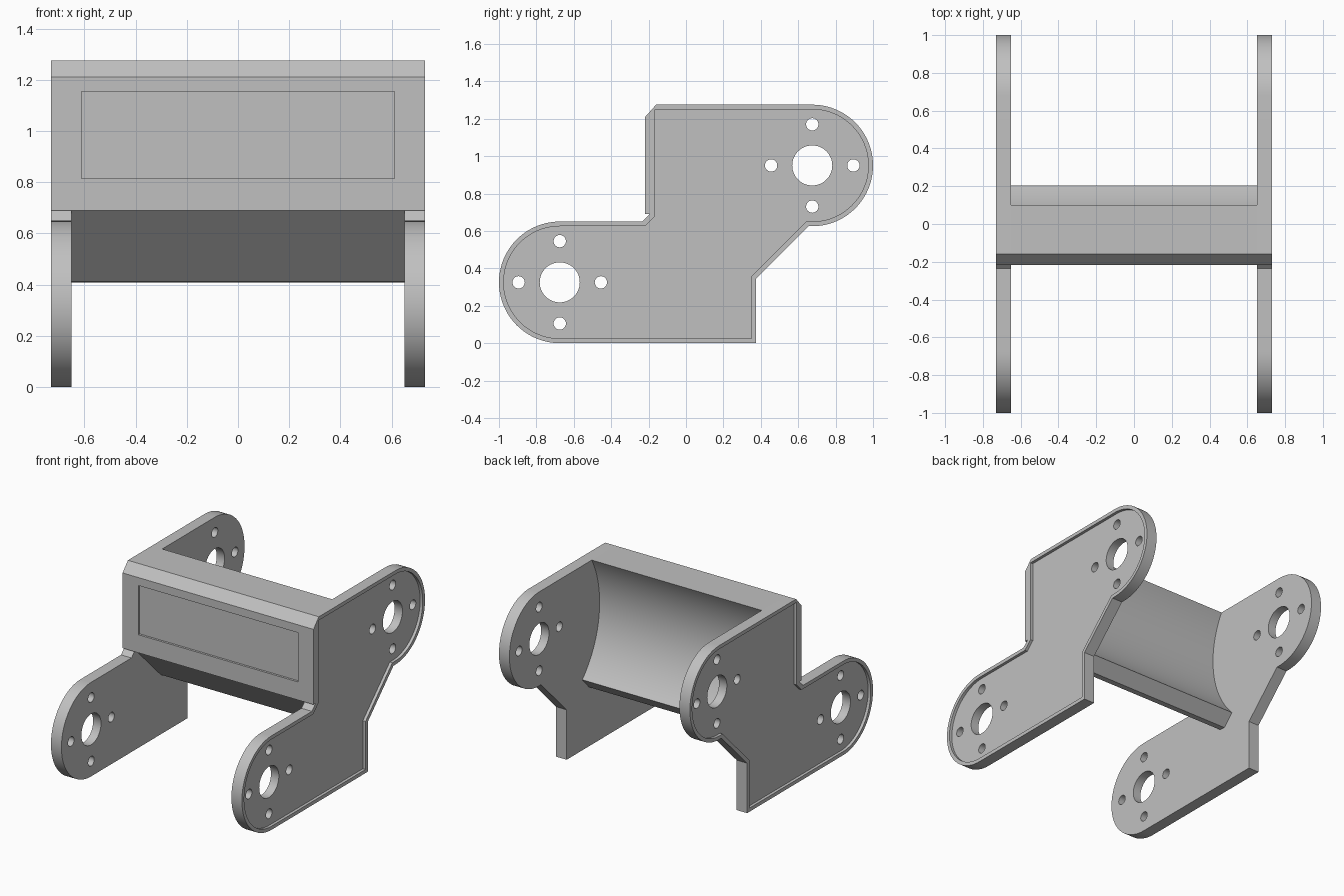
import bpy, bmesh, math

if "Cube" in bpy.data.objects:
    bpy.data.objects.remove(bpy.data.objects["Cube"])

grey = bpy.data.materials.new("light_grey")
grey.diffuse_color = (0.53, 0.53, 0.53, 1)
grey.use_nodes = True
grey.node_tree.nodes["Principled BSDF"].inputs["Base Color"].default_value = grey.diffuse_color

LOW, HIGH = (-0.675, 0.325), (0.675, 0.95)   # pivot centres in (y, z)


def arc(c, r, a0, a1, n=40):
    angles = [math.radians(a0 + (a1 - a0) * i / n) for i in range(n + 1)]
    return [(c[0] + r * math.cos(a), c[1] + r * math.sin(a)) for a in angles]


def prism(name, profile, x0, x1):
    """Extrude a (y, z) outline from x0 to x1."""
    bm = bmesh.new()
    face = bm.faces.new([bm.verts.new((x0, y, z)) for y, z in profile])
    new = bmesh.ops.extrude_face_region(bm, geom=[face])["geom"]
    bmesh.ops.translate(bm, vec=(x1 - x0, 0, 0),
                        verts=[v for v in new if isinstance(v, bmesh.types.BMVert)])
    bmesh.ops.recalc_face_normals(bm, faces=bm.faces)
    mesh = bpy.data.meshes.new(name)
    bm.to_mesh(mesh)
    bm.free()
    mesh.materials.append(grey)
    ob = bpy.data.objects.new(name, mesh)
    bpy.context.collection.objects.link(ob)
    return ob


def activate(ob):
    bpy.ops.object.select_all(action='DESELECT')
    ob.select_set(True)
    bpy.context.view_layer.objects.active = ob


def cut(ob, cutter):
    mod = ob.modifiers.new("cut", 'BOOLEAN')
    mod.operation, mod.solver, mod.object = 'DIFFERENCE', 'EXACT', cutter
    activate(ob)
    bpy.ops.object.modifier_apply(modifier=mod.name)
    bpy.data.objects.remove(cutter)


def smooth(ob):
    activate(ob)
    bpy.ops.object.shade_smooth_by_angle(angle=math.radians(25))


# Side plate outline and the shallow recess inside its rim
outline = ([(0.375, 0), (0.375, 0.345), (0.655, 0.625)]
           + arc(HIGH, 0.325, -90, 90)
           + [(-0.16, 1.275), (-0.218, 1.21), (-0.218, 0.69), (-0.195, 0.69), (-0.235, 0.65)]
           + arc(LOW, 0.325, 90, 270))
recess = ([(0.35, 0.025), (0.35, 0.357), (0.643, 0.65)]
          + arc(HIGH, 0.3, -90, 90)
          + [(-0.165, 1.25), (-0.165, 0.68), (-0.22, 0.625)]
          + arc(LOW, 0.3, 90, 270))

# Side plates with pivot and bolt holes
for side, s in (("left", -1), ("right", 1)):
    plate = prism(side + "_side_plate", outline, s * 0.65, s * 0.73)
    cut(plate, prism("recess_cutter", recess, s * 0.71, s * 0.8))
    for c in (LOW, HIGH):
        cut(plate, prism("pivot_cutter", arc(c, 0.107, 0, 354.375, 63), s * 0.6, s * 0.8))
        for k in range(4):
            a = k * math.pi / 2
            p = (c[0] + 0.22 * math.cos(a), c[1] + 0.22 * math.sin(a))
            cut(plate, prism("bolt_cutter", arc(p, 0.033, 0, 345, 23), s * 0.6, s * 0.8))
    smooth(plate)

# Cross beam with hollow back curved around the upper pivot
beam_profile = (arc(HIGH, 0.66, 150.5, 224.5)
                + [(0.13, 0.408), (0.085, 0.412), (-0.195, 0.69), (-0.218, 0.69),
                   (-0.218, 1.21), (-0.16, 1.275)])
beam = prism("cross_beam", beam_profile, -0.65, 0.65)
panel = [(-0.3, 0.815), (-0.203, 0.815), (-0.203, 1.155), (-0.3, 1.155)]
cut(beam, prism("panel_cutter", panel, -0.61, 0.61))
smooth(beam)
